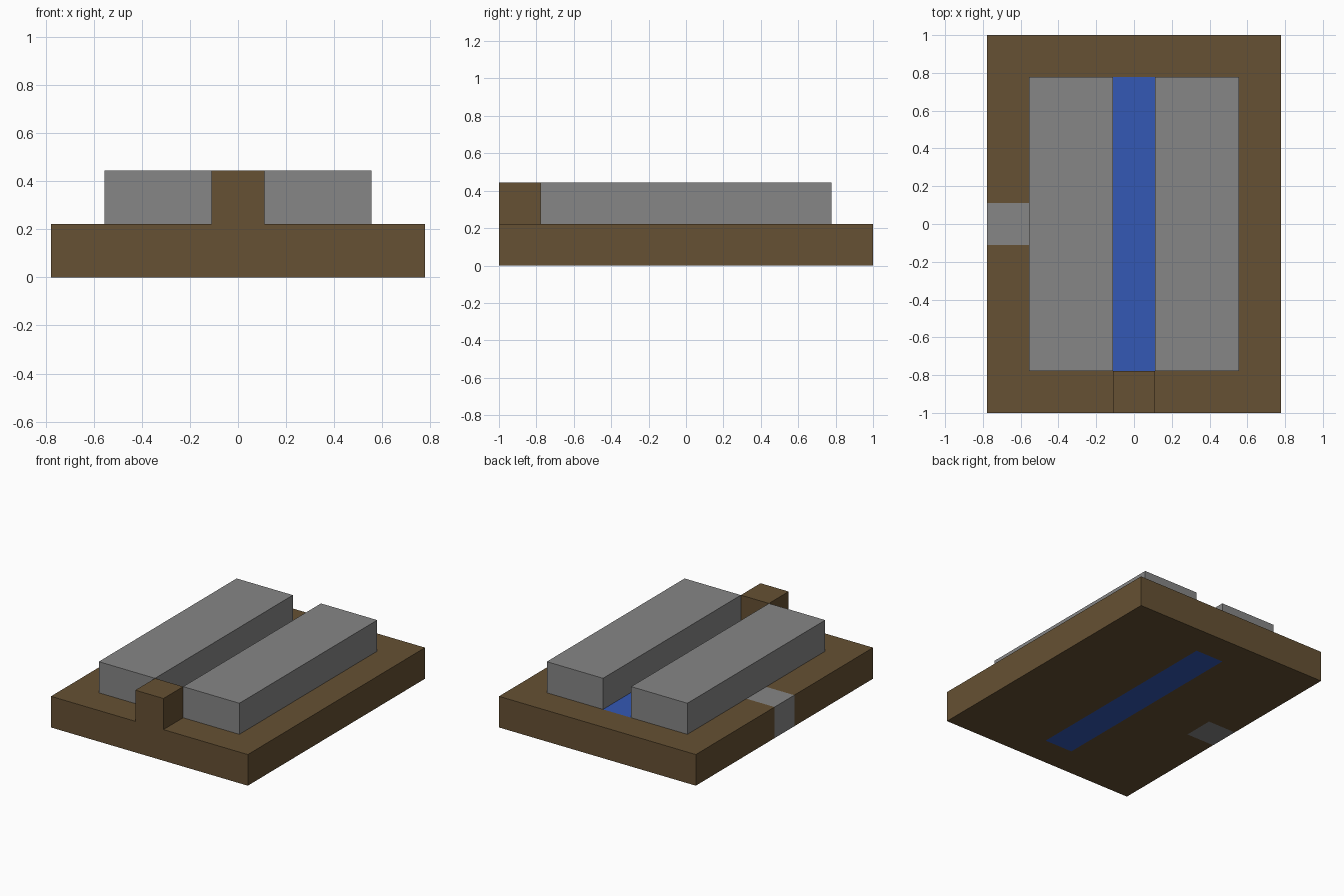
import bpy, bmesh
from mathutils import Vector

cube = bpy.data.objects.get("Cube")
if cube:
    bpy.data.objects.remove(cube, do_unlink=True)

U = 2 / 9  # one block


def material(name, rgb):
    m = bpy.data.materials.new(name)
    m.use_nodes = True
    m.diffuse_color = (*rgb, 1)
    m.node_tree.nodes["Principled BSDF"].inputs["Base Color"].default_value = (*rgb, 1)
    return m


brown = material("brown earth", (0.133, 0.082, 0.033))
grey = material("grey stone", (0.24, 0.24, 0.24))
blue = material("blue water", (0.034, 0.098, 0.462))


def box(name, lo, hi, mats, cuts=(), rule=None):
    """Box between two corners in block units, with optional cuts and a colour rule."""
    lo, hi = Vector(lo), Vector(hi)
    bm = bmesh.new()
    bmesh.ops.create_cube(bm, size=1)
    for v in bm.verts:
        v.co = [c * s + m for c, s, m in zip(v.co, hi - lo, (lo + hi) / 2)]
    for axis, pos in cuts:
        normal = Vector((axis == "x", axis == "y", 0))
        bmesh.ops.bisect_plane(bm, geom=bm.verts[:] + bm.edges[:] + bm.faces[:],
                               plane_co=normal * pos, plane_no=normal)
    if rule:
        for f in bm.faces:
            f.material_index = rule(f.calc_center_median())
    bmesh.ops.scale(bm, vec=(U, U, U), verts=bm.verts)
    mesh = bpy.data.meshes.new(name)
    bm.to_mesh(mesh)
    bm.free()
    for m in mats:
        mesh.materials.append(m)
    obj = bpy.data.objects.new(name, mesh)
    bpy.context.collection.objects.link(obj)
    return obj


# Base slab with a water channel along the middle and a stone marker at one edge
def base_colour(c):
    if abs(c.x) < 0.5 and abs(c.y) < 3.5:
        return 2
    if c.x < -2.5 and abs(c.y) < 0.5:
        return 1
    return 0


box("base_slab", (-3.5, -4.5, 0), (3.5, 4.5, 1), (brown, grey, blue),
    [("x", -2.5), ("x", -0.5), ("x", 0.5),
     ("y", -3.5), ("y", -0.5), ("y", 0.5), ("y", 3.5)], base_colour)

# Stone walls either side of the channel
for side, x in (("right", -2.5), ("left", 0.5)):
    box(side + "_wall", (x, -3.5, 1), (x + 2, 3.5, 2), [grey])

# Post at the front end of the channel
box("front_post", (-0.5, -4.5, 1), (0.5, -3.5, 2), [brown])
